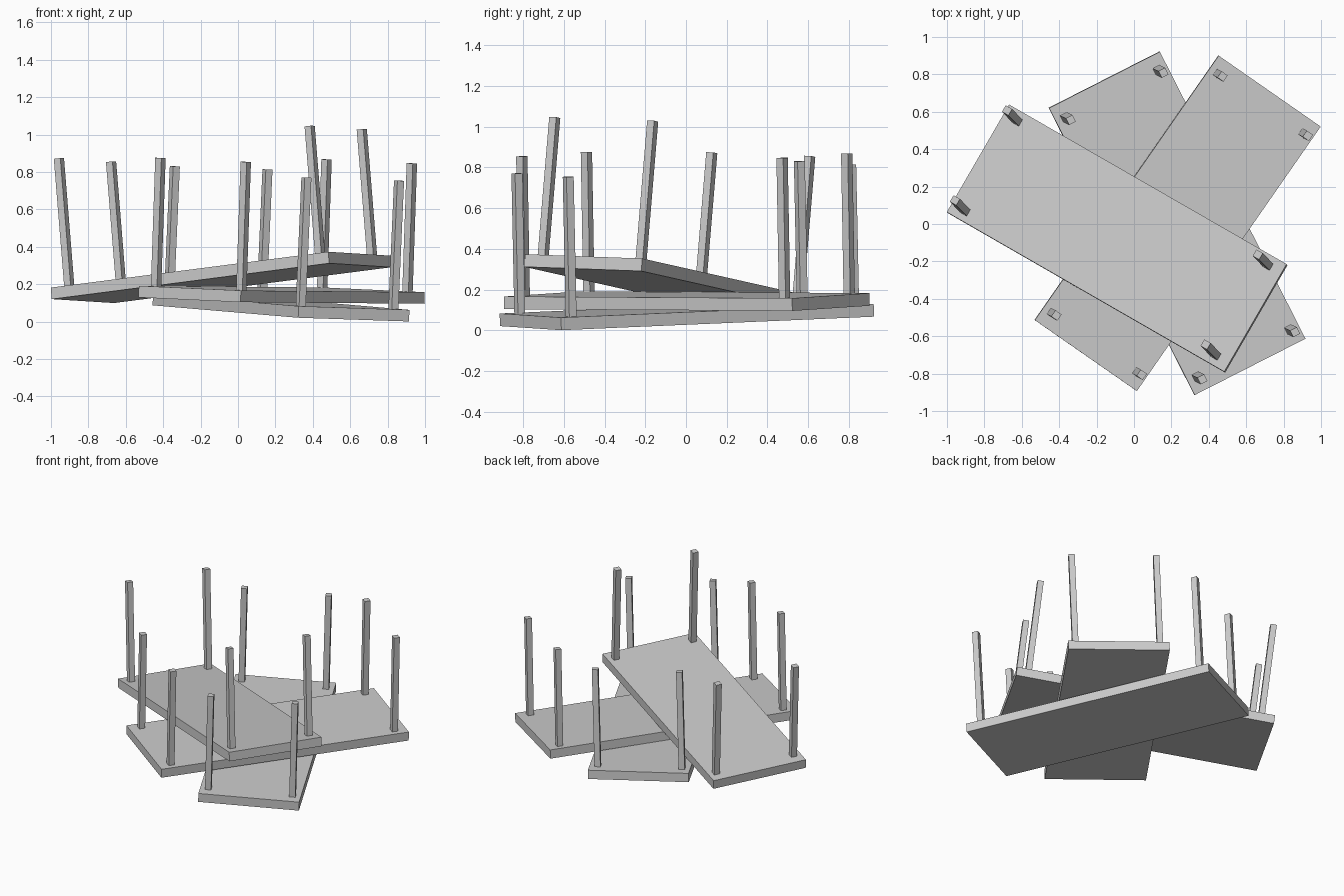
import bpy
from math import radians, cos, sin
from mathutils import Matrix, Vector

if "Cube" in bpy.data.objects:
    bpy.data.objects.remove(bpy.data.objects["Cube"])

LENGTH, WIDTH, THICK = 1.722, 0.665, 0.062
LEG, LEG_H = 0.04, 0.687
LEG_X, LEG_Y = 0.778, 0.278


def box(name, pose, centre, size):
    """Box placed in the local frame of an overturned table."""
    bpy.ops.mesh.primitive_cube_add(size=1)
    ob = bpy.context.object
    ob.name = name
    ob.data.transform(Matrix.Translation(centre) @ Matrix.Diagonal((*size, 1)))
    ob.matrix_world = pose
    return ob


def table_pose(centre, yaw, rise_long, rise_wide):
    """Frame from heading plus the slopes along the length and the width."""
    a = radians(yaw)
    u = Vector((cos(a), sin(a), rise_long)).normalized()
    v = Vector((-sin(a), cos(a), rise_wide))
    v = (v - u * v.dot(u)).normalized()
    rot = Matrix((u, v, u.cross(v))).transposed().to_4x4()
    return Matrix.Translation(centre) @ rot


def overturned_table(name, pose):
    # table top lying face down
    box(name + "_top", pose, (0, 0, 0), (LENGTH, WIDTH, THICK))
    # four legs pointing up
    n = 1
    for sx in (-1, 1):
        for sy in (-1, 1):
            box(f"{name}_leg_{n}", pose,
                (sx * LEG_X, sy * LEG_Y, THICK / 2 + LEG_H / 2),
                (LEG, LEG, LEG_H))
            n += 1


# Stack of three tables: centre, heading, slope along length, slope along width
overturned_table("lower_table", table_pose((0.23, 0.004, 0.0745), -63.1, -0.0385, -0.03))
overturned_table("middle_table", table_pose((0.233, 0.004, 0.143), 55.2, -0.005, 0.038))
overturned_table("upper_table", table_pose((-0.09, -0.078, 0.236), -29.9, 0.112, -0.032))
